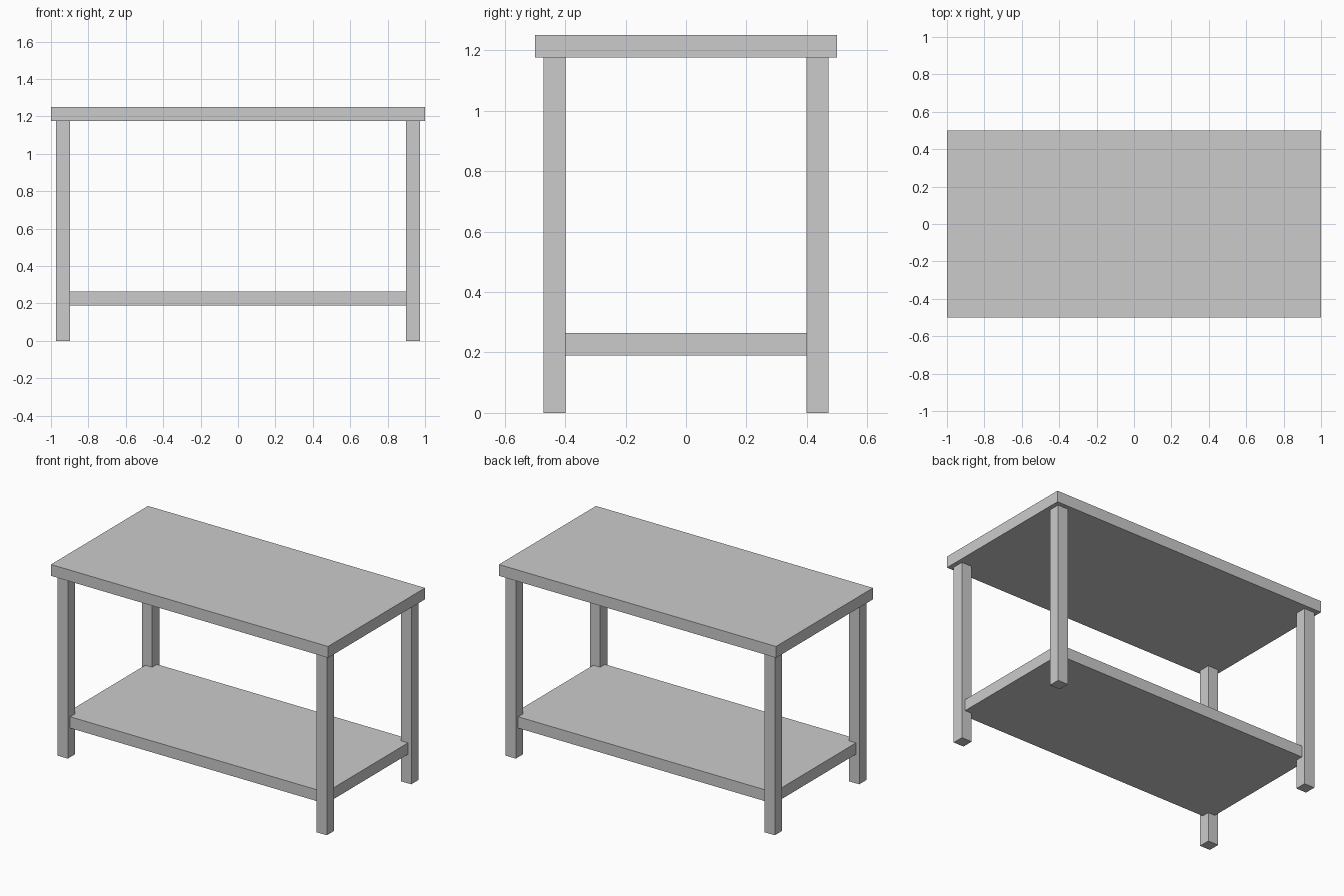
import bpy

if "Cube" in bpy.data.objects:
    bpy.data.objects.remove(bpy.data.objects["Cube"])


def box(name, centre, size):
    """Add an axis-aligned box with its scale applied."""
    bpy.ops.mesh.primitive_cube_add(size=1, location=centre)
    ob = bpy.context.object
    ob.name = name
    ob.scale = size
    bpy.ops.object.transform_apply(location=False, rotation=False, scale=True)
    return ob


HEIGHT = 1.25
THICK = 0.074      # boards and legs share one thickness
INSET = 0.028      # legs sit slightly in from the top's edge
LEG_H = HEIGHT - THICK

# Table top
box("table_top", (0, 0, HEIGHT - THICK / 2), (2, 1, THICK))

# Lower shelf, notched into the legs
box("lower_shelf", (0, 0, 0.227), (1.896, 0.896, THICK))

# Four square legs
leg_x = 1 - INSET - THICK / 2
leg_y = 0.5 - INSET - THICK / 2
for side, sx in (("left", -1), ("right", 1)):
    for end, sy in (("front", -1), ("back", 1)):
        box(f"{end}_{side}_leg", (sx * leg_x, sy * leg_y, LEG_H / 2), (THICK, THICK, LEG_H))
